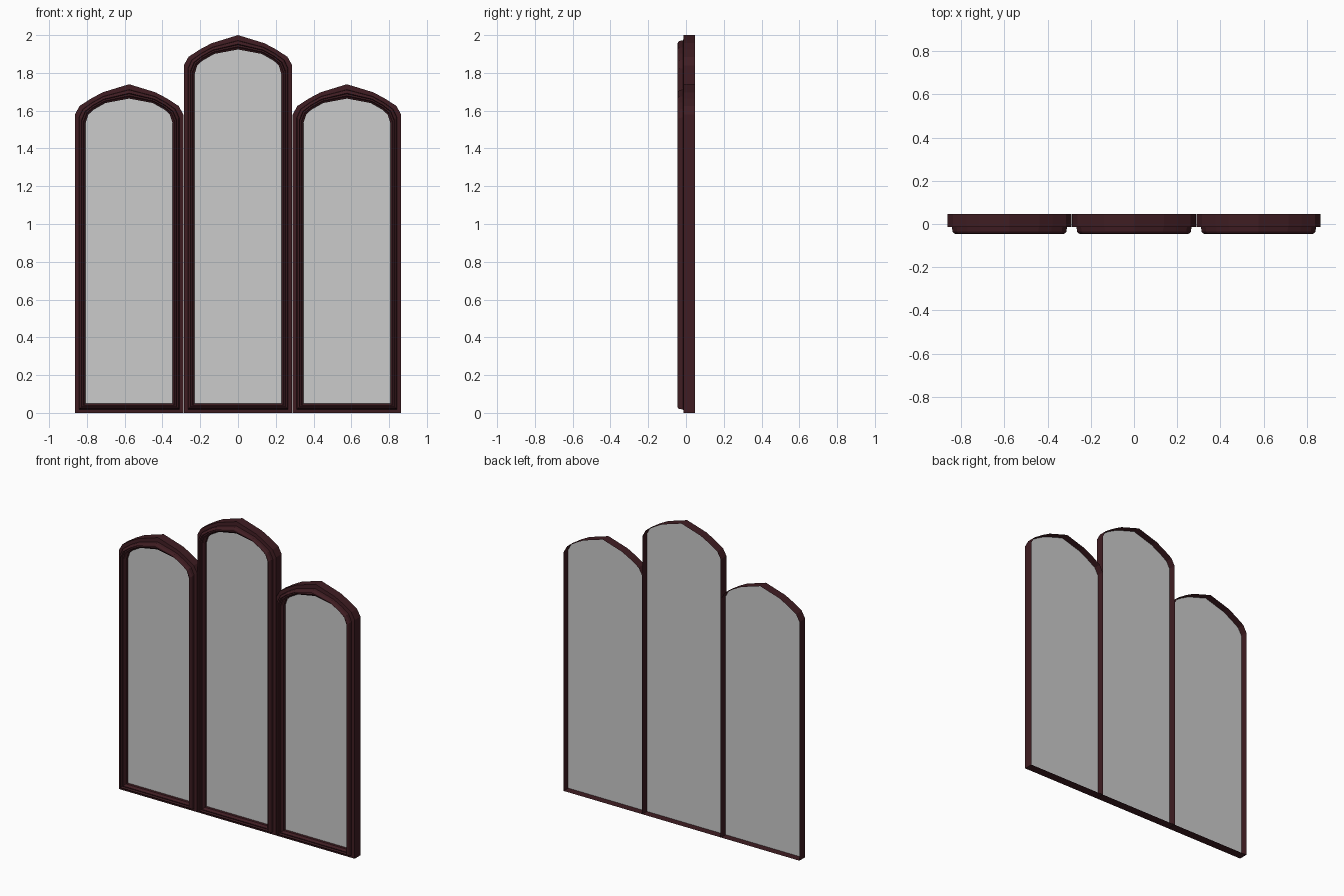
import bpy, bmesh

if "Cube" in bpy.data.objects:
    bpy.data.objects.remove(bpy.data.objects["Cube"])

TOP = 2.0      # height of the middle panel
PITCH = 0.5765 # spacing between panels
# half outlines, bottom corner to apex: (x, z measured from the apex)
OUTER = [(0.287, -0.16), (0.262, -0.115), (0.2, -0.075), (0.14, -0.043), (0, 0)]
INNER = [(0.23, -0.205), (0.215, -0.16), (0.185, -0.132), (0.128, -0.1), (0, -0.076)]
# moulding section: (0 = outer edge, 1 = opening edge; y)
PROFILE = [(0, 0.047), (0, -0.013), (0.37, -0.015), (0.4, -0.034), (0.5, -0.042),
           (0.62, -0.046), (0.68, -0.032), (0.8, -0.034), (0.9, -0.022), (1, -0.018), (1, 0)]


def loop(t, y, top, cx):
    """Closed arched outline blended between outer and inner edge."""
    half = [(0.287 + (0.23 - 0.287) * t, 0.05 * t)]
    half += [(a[0] + (b[0] - a[0]) * t, top + a[1] + (b[1] - a[1]) * t)
             for a, b in zip(OUTER, INNER)]
    pts = half + [(-x, z) for x, z in reversed(half[:-1])]
    return [(cx + x, y, z) for x, z in pts]


def make_object(name, rings, fill=False, mat=None):
    bm = bmesh.new()
    vs = [[bm.verts.new(p) for p in r] for r in rings]
    if fill:
        bm.faces.new(vs[0])
    n = len(vs[0])
    for a, b in zip(vs, vs[1:]):
        for i in range(n):
            j = (i + 1) % n
            bm.faces.new((a[i], a[j], b[j], b[i]))
    me = bpy.data.meshes.new(name)
    bm.to_mesh(me)
    bm.free()
    if mat:
        me.materials.append(mat)
    ob = bpy.data.objects.new(name, me)
    bpy.context.collection.objects.link(ob)
    return ob


wood = bpy.data.materials.new("dark_red_wood")
wood.diffuse_color = (0.05, 0.012, 0.016, 1)
wood.use_nodes = True
wood.node_tree.nodes["Principled BSDF"].inputs["Base Color"].default_value = wood.diffuse_color

# three arched panels, each an open-backed moulded frame with a pane
for label, cx, top in (("left", -PITCH, TOP - 0.26), ("middle", 0, TOP), ("right", PITCH, TOP - 0.26)):
    make_object(label + "_frame", [loop(t, y, top, cx) for t, y in PROFILE], mat=wood)
    make_object(label + "_pane", [loop(0.02, 0.0, top, cx)], fill=True)
